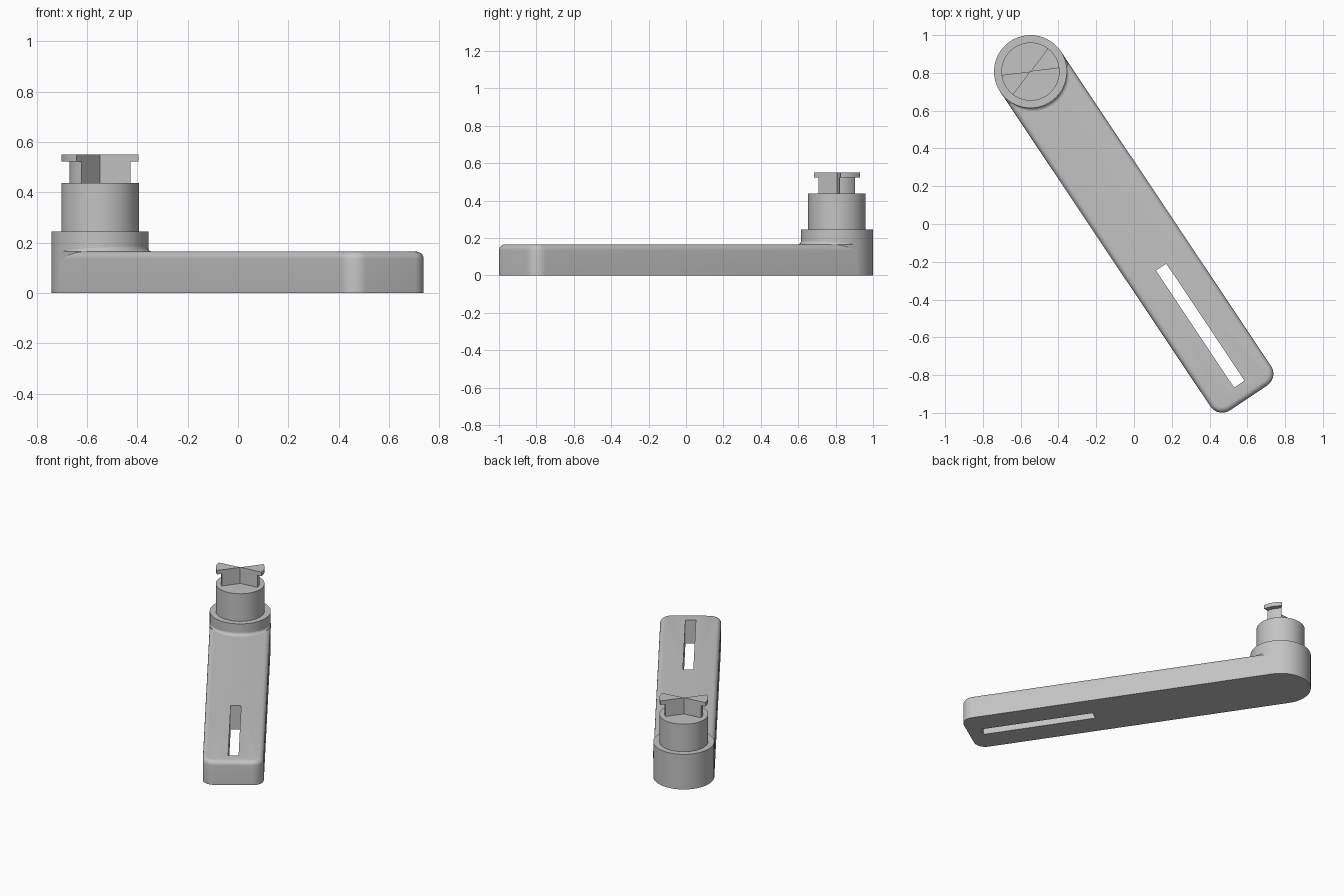
import bpy, bmesh
from math import sin, cos, pi, radians
from mathutils import Matrix

cube = bpy.data.objects.get("Cube")
if cube:
    bpy.data.objects.remove(cube, do_unlink=True)

grey = bpy.data.materials.new("mid grey")
grey.use_nodes = True
grey.diffuse_color = (0.55, 0.55, 0.55, 1)
grey.node_tree.nodes["Principled BSDF"].inputs["Base Color"].default_value = (0.55, 0.55, 0.55, 1)

# Local frame: origin at the pivot, x runs along the arm
PIVOT = Matrix.Translation((-0.548, 0.807, 0))
ARM = PIVOT @ Matrix.Rotation(radians(-56.25), 4, 'Z')
WIDTH = 0.193
TOP = 0.165


def finish(name, bm, frame, smooth=True):
    bmesh.ops.recalc_face_normals(bm, faces=bm.faces)
    mesh = bpy.data.meshes.new(name)
    bm.to_mesh(mesh)
    bm.free()
    mesh.transform(frame)
    mesh.materials.append(grey)
    obj = bpy.data.objects.new(name, mesh)
    bpy.context.collection.objects.link(obj)
    bpy.ops.object.select_all(action='DESELECT')
    obj.select_set(True)
    bpy.context.view_layer.objects.active = obj
    if smooth:
        bpy.ops.object.shade_smooth_by_angle(angle=radians(35))
    return obj


def prism(outline, z0, z1, bm=None):
    bm = bm or bmesh.new()
    face = bm.faces.new([bm.verts.new((x, y, z0)) for x, y in outline])
    new = bmesh.ops.extrude_face_region(bm, geom=[face])["geom"]
    verts = [g for g in new if isinstance(g, bmesh.types.BMVert)]
    bmesh.ops.translate(bm, verts=verts, vec=(0, 0, z1 - z0))
    return bm


def arc(cx, cy, r, a0, a1, n):
    angles = [radians(a0 + (a1 - a0) * i / n) for i in range(n + 1)]
    return [(cx + r * cos(a), cy + r * sin(a)) for a in angles]


def loft(rings, closed_rings):
    """Skin a list of rings of points and cap both ends."""
    bm = bmesh.new()
    rows = [[bm.verts.new(p) for p in ring] for ring in rings]
    n = len(rows[0])
    for a, b in zip(rows, rows[1:]):
        for i in range(n):
            j = (i + 1) % n
            bm.faces.new((a[i], a[j], b[j], b[i]))
    if closed_rings:
        bm.faces.new(rows[0])
        bm.faces.new(rows[-1])
    return bm


# Arm: flat bar with rounded far corners and a rounded top edge
R = 0.075
END = 2.003
outline = [(0, -WIDTH)] + arc(END, R - WIDTH, R, -90, 0, 10)
outline += arc(END, WIDTH - R, R, 0, 90, 10) + [(0, WIDTH)]
bm = prism(outline, 0, TOP)
rim = [e for e in bm.edges
       if all(v.co.z > TOP - 0.001 for v in e.verts) and any(v.co.x > 0.01 for v in e.verts)]
bmesh.ops.bevel(bm, geom=rim, offset=0.03, segments=5, profile=0.5, affect='EDGES')

# Slot cut right through the arm
slot = [(1.245, -0.033), (1.99, -0.033), (1.99, 0.033), (1.245, 0.033)]
cutter = finish("slot_cutter", prism(slot, -0.1, 0.3), ARM, smooth=False)
cutter.hide_render = True
arm = finish("arm", bm, ARM)
cut = arm.modifiers.new("slot", 'BOOLEAN')
cut.operation = 'DIFFERENCE'
cut.solver = 'EXACT'
cut.object = cutter
bpy.ops.object.modifier_move_to_index(modifier="slot", index=0)
bpy.ops.object.modifier_apply(modifier="slot")
bpy.data.objects.remove(cutter, do_unlink=True)

# Pivot post: collar and narrower shaft, turned in one piece
steps = [(WIDTH, 0), (WIDTH, 0.245), (0.154, 0.245), (0.154, 0.437)]
rings = [[(x, y, z) for x, y in arc(0, 0, r, 0, 360, 72)[:-1]] for r, z in steps]
finish("pivot_post", loft(rings, True), PIVOT)

# Fillet where the collar meets the top of the arm, fading out at the sides
rings = []
for i in range(25):
    a = radians(-90 + 180 * i / 24)
    f = 0.02 * max(cos(a), 0.01)
    curve = [(WIDTH + f * (1 - sin(t)), TOP + f * (1 - cos(t))) for t in (0, pi / 8, pi / 4, 3 * pi / 8, pi / 2)]
    section = [(0.17, TOP - 0.04), (WIDTH + f * 0.3, TOP - 0.04)] + curve[::1] + [(0.17, TOP + f)]
    section = [section[0], section[1]] + sorted(curve, key=lambda p: -p[0]) + [section[-1]]
    rings.append([(r * cos(a), r * sin(a), z) for r, z in section])
finish("collar_fillet", loft(rings, True), ARM)

# Bow-tie key: two opposite wedges, each with an overhanging lip
for side, start in (("right", 187), ("left", 7)):
    for part, r, z0, z1 in (("neck", 0.122, 0.43, 0.525), ("lip", 0.154, 0.522, 0.55)):
        wedge = [(0, 0)] + arc(0, 0, r, start, start + 46, 14)
        finish(f"{side}_key_{part}", prism(wedge, z0, z1), PIVOT)
